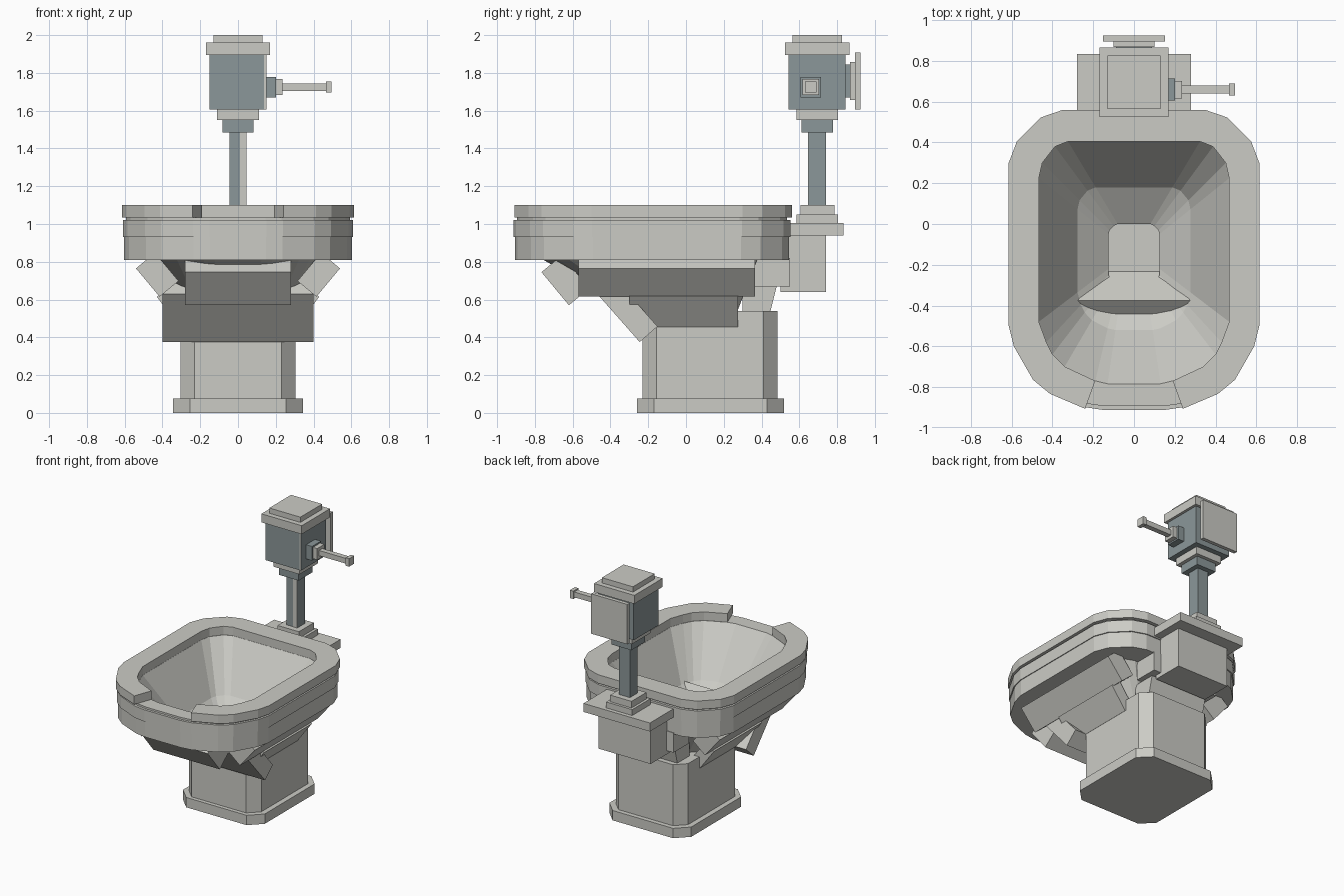
import bpy, bmesh
from mathutils import Vector

if "Cube" in bpy.data.objects:
    bpy.data.objects.remove(bpy.data.objects["Cube"])


def material(name, rgb):
    m = bpy.data.materials.new(name)
    m.use_nodes = True
    m.diffuse_color = (*rgb, 1)
    m.node_tree.nodes["Principled BSDF"].inputs["Base Color"].default_value = (*rgb, 1)
    return m


PORCELAIN = material("warm grey porcelain", (0.60, 0.60, 0.56))
STEEL = material("blue grey steel", (0.26, 0.31, 0.32))


def finish(name, bm, mat):
    bmesh.ops.recalc_face_normals(bm, faces=bm.faces)
    me = bpy.data.meshes.new(name)
    bm.to_mesh(me)
    bm.free()
    me.materials.append(mat)
    ob = bpy.data.objects.new(name, me)
    bpy.context.collection.objects.link(ob)
    return ob


def loft(name, rings, mat=PORCELAIN, caps=True):
    """Skin closed rings of equal length, one after the other."""
    bm = bmesh.new()
    rows = [[bm.verts.new(p) for p in ring] for ring in rings]
    n = len(rows[0])
    for a, b in zip(rows, rows[1:]):
        for i in range(n):
            j = (i + 1) % n
            bm.faces.new((a[i], a[j], b[j], b[i]))
    if caps:
        bm.faces.new(rows[0])
        bm.faces.new(rows[-1])
    return finish(name, bm, mat)


def box(name, x, y, z, mat=PORCELAIN):
    corners = [(x[0], y[0]), (x[1], y[0]), (x[1], y[1]), (x[0], y[1])]
    return loft(name, [[(*c, h) for c in corners] for h in z], mat)


def chamfered_block(name, hx, y0, y1, z, c):
    half = [(hx - c, y0), (hx, y0 + c), (hx, y1 - c), (hx - c, y1)]
    return loft(name, [at(mirrored(half), h) for h in z])


def mirrored(half):
    return half + [(-x, y) for x, y in reversed(half)]


def at(ring, z):
    return [(x, y, z) for x, y in ring]


def scaled(ring, s, cy=-0.18):
    return [(x * s, cy + (y - cy) * s) for x, y in ring]


def tilted_slab(name, a, b, depth, span, axis):
    """Box whose outer face runs a-b in a vertical plane, thickened inward and up."""
    a, b = Vector(a), Vector(b)
    d = (b - a).normalized()
    n = Vector((-d.y, d.x))
    if n.y < 0:
        n = -n
    prof = [a, b, b + n * depth, a + n * depth]
    if axis == "x":
        return loft(name, [[(s, p.x, p.y) for p in prof] for s in span])
    return loft(name, [[(p.x, s, p.y) for p in prof] for s in span])


# Plan outlines, right half from front to back
OUTER = mirrored([(.152, -.92), (.24, -.907), (.413, -.833), (.496, -.764), (.59, -.6),
                  (.615, -.5), (.615, .3), (.575, .405), (.457, .523), (.35, .56)])
INNER = mirrored([(.13, -.784), (.19, -.77), (.34, -.7), (.4, -.64), (.43, -.58),
                  (.467, -.48), (.467, .225), (.45, .3), (.388, .38), (.324, .405)])
DRAIN = mirrored([(.06, -.31), (.08, -.305), (.1, -.29), (.115, -.27), (.125, -.25),
                  (.125, -.22), (.125, -.05), (.12, -.03), (.1, -.01), (.08, 0)])
MIDDLE = [(a + (c - a) * .555, b + (d - b) * .555) for (a, b), (c, d) in zip(INNER, DRAIN)]
UNDER = [(x * 1.7, y * 1.45 + .25) for x, y in DRAIN]

# Bowl: underside, stepped rim, groove and funnel in one skin
rim, band, groove = scaled(OUTER, .99), scaled(OUTER, .98), scaled(OUTER, .965)
loft("bowl", [at(UNDER, .48), at(scaled(INNER, .95), .81), at(band, .81), at(band, .93),
              at(rim, .93), at(rim, 1.02), at(groove, 1.02), at(groove, 1.034),
              at(INNER, 1.034), at(MIDDLE, .70), at(DRAIN, .58), at(DRAIN, .55)])

# Seat: open-front ring
sections = [[(*o, 1.035), (*o, 1.10), (*i, 1.10), (*i, 1.035)]
            for o, i in zip(OUTER[1:-1], INNER[1:-1])]
loft("seat", sections)

# Pedestal
chamfered_block("plinth", .345, -.26, .52, (0, .075), .09)
chamfered_block("pedestal", .305, -.23, .485, (.075, .54), .075)

# Sloping slabs below the rim
tilted_slab("front_upper_slab", (-.765, .745), (-.62, .57), .14, (-.28, .28), "x")
tilted_slab("front_lower_slab", (-.47, .63), (-.245, .375), .125, (-.4, .4), "x")
for s, side in ((1, "left"), (-1, "right")):
    tilted_slab(side + "_upper_slab", (s * .54, .765), (s * .415, .615), .13, (-.57, .365), "y")
    tilted_slab(side + "_lower_slab", (s * .43, .615), (s * .31, .455), .09, (-.3, .275), "y")

# Rear supports
box("rear_block", (-.28, .28), (.365, .55), (.67, .82))
wedge = [(.3, .67), (.48, .67), (.44, .51), (.3, .51)]
loft("rear_wedge", [[(x, y, z) for y, z in wedge] for x in (-.24, .24)])
box("inlet_box", (-.22, .22), (.5, .74), (.64, .94))
box("inlet_shelf", (-.28, .28), (.53, .835), (.94, 1.005))


# Flush valve: square tiers stacked on the shelf
CY = .695
for name, r, z0, z1, mat in (
        ("pipe_foot", .11, 1.005, 1.05, PORCELAIN), ("pipe_collar", .09, 1.05, 1.10, PORCELAIN),
        ("flush_pipe", .046, 1.10, 1.485, STEEL), ("lower_flange", .083, 1.485, 1.55, STEEL),
        ("upper_flange", .11, 1.55, 1.605, PORCELAIN), ("valve_body", .15, 1.605, 1.90, STEEL),
        ("valve_cap", .17, 1.895, 1.96, PORCELAIN), ("cap_top", .131, 1.96, 2.0, PORCELAIN)):
    box(name, (-r, r), (CY - r, CY + r), (z0, z1), mat)

# Pale strips on the front faces
box("pipe_strip", (.01, .046), (.647, .65), (1.10, 1.485))
box("body_strip", (.137, .15), (.543, .546), (1.605, 1.895))

# Handle: square tiers along x
for name, x0, x1, r, mat in (
        ("handle_socket", .15, .20, .054, STEEL), ("handle_collar", .20, .236, .043, PORCELAIN),
        ("handle_rod", .236, .467, .02, PORCELAIN), ("handle_tip", .467, .496, .03, PORCELAIN)):
    box(name, (x0, x1), (.66 - r, .66 + r), (1.725 - r, 1.725 + r), mat)

# Back plate tiers along y
for name, y0, y1, r, mat in (
        ("plate_socket", .84, .868, .088, STEEL), ("plate_collar", .868, .896, .1, PORCELAIN),
        ("back_plate", .896, .925, .152, PORCELAIN)):
    box(name, (-r, r), (y0, y1), (1.757 - r, 1.757 + r), mat)
